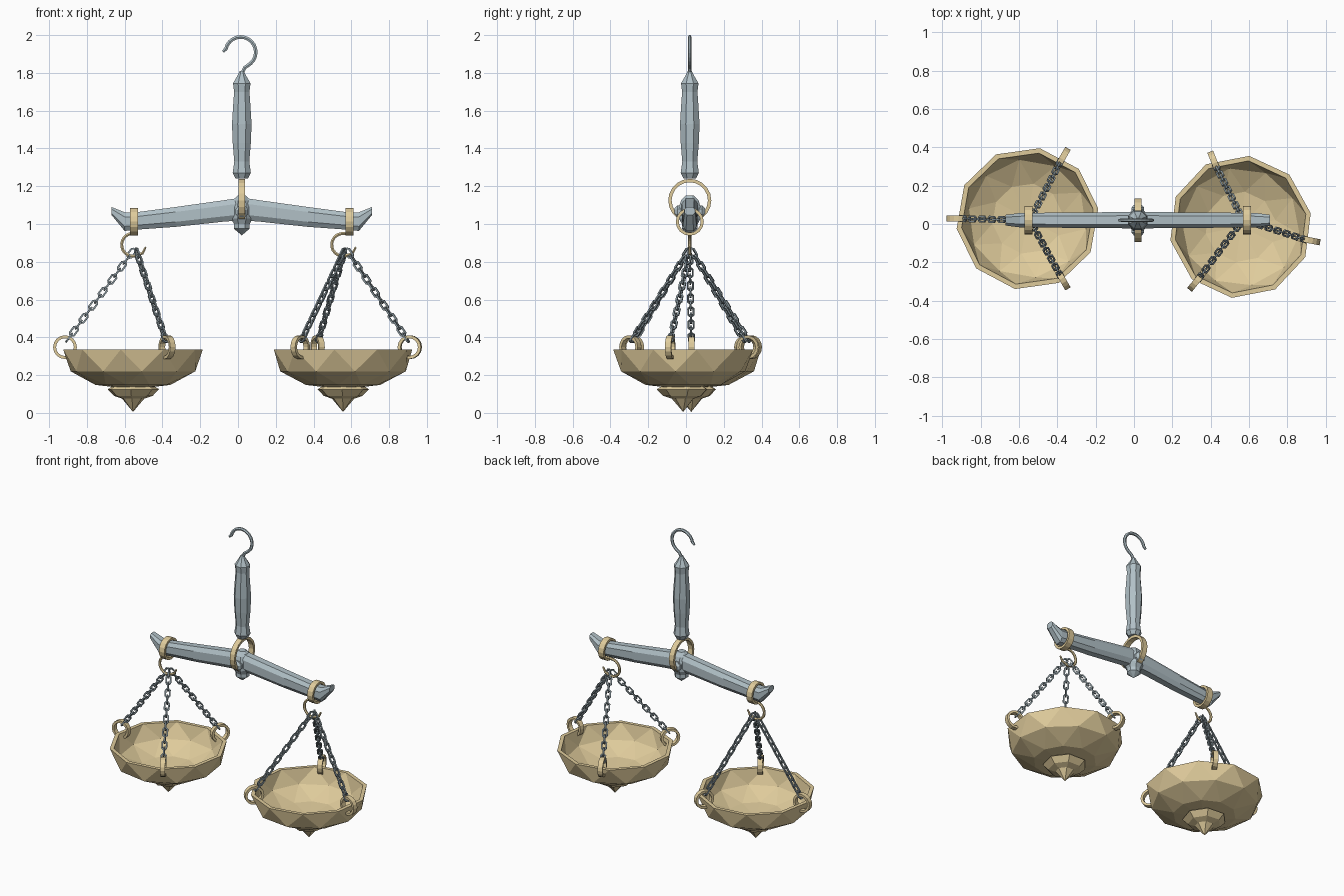
import bpy, bmesh
from math import sin, cos, pi, radians
from mathutils import Vector, Matrix

if "Cube" in bpy.data.objects:
    bpy.data.objects.remove(bpy.data.objects["Cube"])

CX, CY = 0.02, 0.02


def material(name, rgb):
    m = bpy.data.materials.new(name)
    m.diffuse_color = (*rgb, 1)
    m.use_nodes = True
    m.node_tree.nodes["Principled BSDF"].inputs["Base Color"].default_value = m.diffuse_color
    return m


STEEL = material("steel", (0.44, 0.53, 0.57))
DARK = material("dark_steel", (0.25, 0.31, 0.34))
BRASS = material("brass", (0.74, 0.60, 0.33))


def finish(name, bm, mat, matrix=None):
    bmesh.ops.remove_doubles(bm, verts=bm.verts, dist=1e-5)
    bmesh.ops.recalc_face_normals(bm, faces=bm.faces)
    me = bpy.data.meshes.new(name)
    bm.to_mesh(me)
    bm.free()
    me.materials.append(mat)
    ob = bpy.data.objects.new(name, me)
    if matrix:
        ob.matrix_world = matrix
    bpy.context.collection.objects.link(ob)
    return ob


def bridge(bm, rings, closed=False, tri=False, caps=True):
    """Join successive vertex rings; tri gives staggered triangles."""
    n = len(rings[0])
    pairs = list(zip(rings, rings[1:] + rings[:1])) if closed else list(zip(rings, rings[1:]))
    for a, b in pairs:
        for i in range(n):
            j = (i + 1) % n
            if tri:
                bm.faces.new((a[i], a[j], b[i]))
                bm.faces.new((a[j], b[j], b[i]))
            else:
                bm.faces.new((a[i], a[j], b[j], b[i]))
    if caps and not closed:
        bm.faces.new(rings[0])
        bm.faces.new(rings[-1])


def lathe(name, profile, n, mat, matrix, phase=0.0):
    """Profile points: radius, height."""
    bm = bmesh.new()
    rings = [[bm.verts.new((r * cos(phase + 2 * pi * i / n), r * sin(phase + 2 * pi * i / n), z))
              for i in range(n)] for r, z in profile]
    bridge(bm, rings)
    return finish(name, bm, mat, matrix)


def sweep(bm, pts, normal, thick, width, sides=4, closed=False, taper=None):
    """Sweep a small section along a planar path."""
    pts = [Vector(p) for p in pts]
    normal = Vector(normal).normalized()
    rings, k = [], len(pts)
    s = 2 ** 0.5 if sides == 4 else 1
    for i, p in enumerate(pts):
        a = pts[(i - 1) % k] if closed or i else p
        b = pts[(i + 1) % k] if closed or i < k - 1 else p
        side = normal.cross(b - a).normalized()
        f = s * (taper[i] if taper else 1)
        rings.append([bm.verts.new(p + f * (side * thick * cos(pi / sides + 2 * pi * q / sides)
                      + normal * width * sin(pi / sides + 2 * pi * q / sides))) for q in range(sides)])
    bridge(bm, rings, closed)


def arc(center, u, v, r, a0, a1, n, closed=False):
    c, u, v = Vector(center), Vector(u), Vector(v)
    d = n if closed else n - 1
    return [c + r * (u * cos(radians(a0 + (a1 - a0) * i / d)) + v * sin(radians(a0 + (a1 - a0) * i / d)))
            for i in range(n)]


X, Y, Z = Vector((1, 0, 0)), Vector((0, 1, 0)), Vector((0, 0, 1))


def band(name, center, u, r, half_width, half_thick=0.008, n=16):
    """Flat-sided upright ring in the plane of u and z."""
    bm = bmesh.new()
    sweep(bm, arc(center, u, Z, r, 0, 360, n, True), u.cross(Z), half_thick, half_width, closed=True)
    return finish(name, bm, BRASS)


# handle
at_centre = Matrix.Translation((CX, CY, 0))
lathe("handle", [(0.012, 1.81), (0.025, 1.785), (0.05, 1.745), (0.044, 1.70), (0.05, 1.62),
                 (0.056, 1.53), (0.052, 1.43), (0.043, 1.33), (0.052, 1.27), (0.035, 1.24)],
      8, STEEL, at_centre, pi / 8)

# top hook
path = [Vector((-0.1, 0, 1.912))] + arc((-0.006, 0, 1.91), X, Z, 0.08, 168, -50, 15)
path += [Vector((0.016, 0, 1.828)), Vector((0.002, 0, 1.80)), Vector((0, 0, 1.77))]
bm = bmesh.new()
sweep(bm, path, Y, 0.011, 0.009, 6, taper=[0.7] + [1] * (len(path) - 1))
finish("top_hook", bm, STEEL, at_centre)

# suspension ring through the beam
band("suspension_ring", (CX, CY, 1.125), Y, 0.105, 0.018, 0.009, 20)

# beam: octagonal sections (x, low z, high z, half width), mirrored
half = [(0.10, 1.012, 1.125, 0.042), (0.35, 0.985, 1.09, 0.04), (0.56, 0.97, 1.062, 0.038),
        (0.62, 0.963, 1.062, 0.037), (0.69, 1.048, 1.09, 0.028)]
sections = [(-x, a, b, w) for x, a, b, w in reversed(half)] + [(0, 1.02, 1.14, 0.043)] + half
bm = bmesh.new()
rings = []
for x, lo, hi, w in sections:
    c, h = (lo + hi) / 2, (hi - lo) / 2
    rings.append([bm.verts.new((x, w * p, c + h * q)) for p, q in
                  ((1, .5), (.55, 1), (-.55, 1), (-1, .5), (-1, -.5), (-.55, -1), (.55, -1), (1, -.5))])
bridge(bm, rings)
finish("beam", bm, STEEL, at_centre)

# hub, pivot pin
lathe("hub", [(0.025, 1.15), (0.05, 1.125), (0.062, 1.09), (0.062, 1.03), (0.045, 1.0),
              (0.045, 0.975), (0, 0.94)], 8, STEEL, at_centre, pi / 8)
lathe("pivot_pin", [(0.022, -0.08), (0.036, -0.065), (0.036, 0.065), (0.022, 0.08)], 8, STEEL,
      Matrix.Translation((CX, CY, 1.065)) @ Matrix.Rotation(pi / 2, 4, 'X'), pi / 8)


def chain(name, start, end, count=14):
    """Interlocking low-poly links, every second one turned."""
    axis = (end - start).normalized()
    flat = axis.cross(Z).normalized()
    up = axis.cross(flat)
    step = (end - start) / (count - 1)
    bm = bmesh.new()
    for i in range(count):
        u, n = (flat, up) if i % 2 else (up, flat)
        c = start + step * i
        pts = [c + axis * 0.014 * (1 if cos(t) > 0 else -1) + axis * 0.014 * cos(t) + u * 0.015 * sin(t)
               for t in [pi / 8 + pi / 4 * q for q in range(8)]]
        sweep(bm, pts, n, 0.0048, 0.0048, closed=True)
    finish(name, bm, DARK)


# pan rings: radius, height, half-step stagger; outside then inside
PAN = [(0, 0.125), (0.20, 0.148), (0.335, 0.22), (0.373, 0.335),
       (0.347, 0.335), (0.31, 0.235), (0.185, 0.17), (0, 0.15)]
STAGGER = [0, 1, 0, 1, 1, 0, 1, 0]


def pan_set(side, cx, cy, ring_x, angles, phase):
    # ring around beam and open hook beneath it
    band(side + "_beam_ring", (ring_x, CY, 1.012), Y, 0.066, 0.021)
    bm = bmesh.new()
    p = arc((cx, CY, 0.89), X, Z, 0.06, 75, 290, 14) + [Vector((cx + 0.05, CY, 0.845)),
                                                       Vector((cx + 0.068, CY, 0.878))]
    sweep(bm, p, Y, 0.009, 0.009, 6, taper=[1] * 14 + [0.9, 0.6])
    finish(side + "_pan_hook", bm, BRASS)

    # faceted bowl
    n, bm, rings = 10, bmesh.new(), []
    for (r, z), s in zip(PAN, STAGGER):
        rings.append([bm.verts.new((r * cos(t), r * sin(t), z)) for t in
                      [radians(phase) + 2 * pi * (i + (s - 1) / 2) / n for i in range(n)]])
    for k in range(len(rings) - 1):
        a, b = rings[k], rings[k + 1]
        for i in range(n):
            j, h = (i + 1) % n, (i - 1) % n
            if STAGGER[k] == STAGGER[k + 1]:
                bm.faces.new((a[i], a[j], b[j], b[i]))
            elif STAGGER[k] < STAGGER[k + 1]:
                bm.faces.new((a[i], a[j], b[i]))
                bm.faces.new((a[j], b[j], b[i]))
            else:
                bm.faces.new((a[i], a[j], b[j]))
                bm.faces.new((a[i], b[j], b[i]))
    bmesh.ops.remove_doubles(bm, verts=bm.verts, dist=1e-5)
    bmesh.ops.dissolve_degenerate(bm, edges=bm.edges, dist=1e-5)
    at = Matrix.Translation((cx, cy, 0))
    finish(side + "_pan", bm, BRASS, at)

    # pointed finial below the bowl
    lathe(side + "_pan_finial", [(0.10, 0.15), (0.14, 0.125), (0.105, 0.09), (0.06, 0.075), (0, 0.005)],
          7, BRASS, at, radians(phase))

    # rim rings and chains
    for k, deg in enumerate(angles):
        d = Vector((cos(radians(deg)), sin(radians(deg)), 0))
        c = Vector((cx, cy, 0.348)) + d * 0.36
        band(f"{side}_rim_ring_{k + 1}", c, d, 0.055, 0.016)
        start = Vector((cx + 0.012, CY, 0.845)) + d * 0.02
        chain(f"{side}_chain_{k + 1}", start, c + d * -0.022 + Z * 0.05)


pan_set("left", -0.556, 0.028, -0.55, (180, 60, -60), 8)
pan_set("right", 0.556, -0.015, 0.59, (-11, 112, 231), 11)
